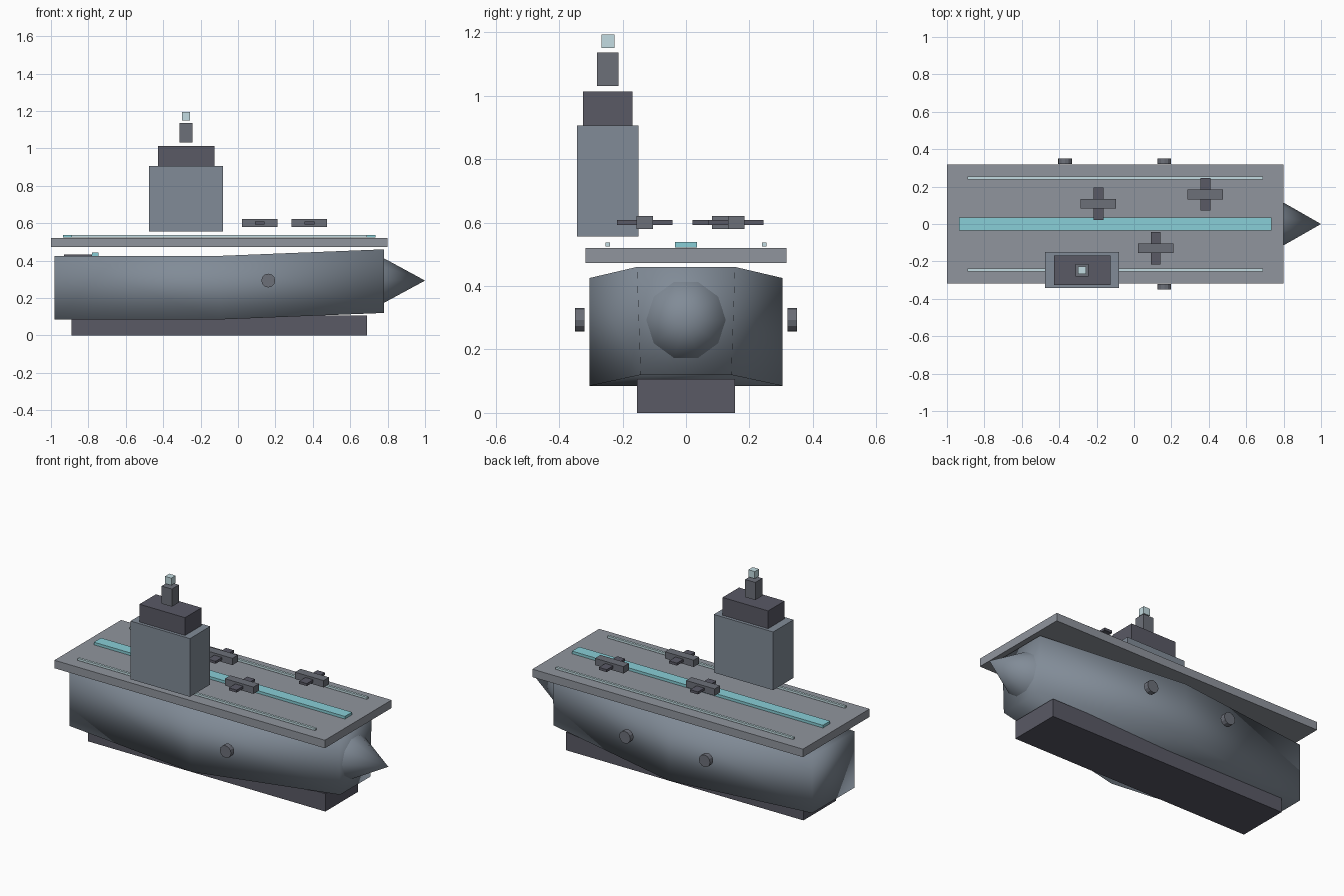
import bpy, bmesh, math

if "Cube" in bpy.data.objects:
    bpy.data.objects.remove(bpy.data.objects["Cube"])


def material(name, rgb):
    m = bpy.data.materials.new(name)
    m.diffuse_color = (*rgb, 1)
    m.use_nodes = True
    m.node_tree.nodes["Principled BSDF"].inputs["Base Color"].default_value = m.diffuse_color
    return m


STEEL = material("steel", (0.22, 0.26, 0.31))
DECK = material("deck_grey", (0.28, 0.30, 0.34))
DARK = material("dark_grey", (0.10, 0.10, 0.13))
MID = material("mid_grey", (0.15, 0.16, 0.19))
TEAL = material("teal", (0.25, 0.62, 0.68))
PALE = material("pale_teal", (0.55, 0.72, 0.76))


def box(name, x, y, z, mat):
    """Box from (min, max) pairs."""
    bpy.ops.mesh.primitive_cube_add(size=1, location=[sum(p) / 2 for p in (x, y, z)])
    ob = bpy.context.object
    ob.name = name
    ob.scale = [p[1] - p[0] for p in (x, y, z)]
    bpy.ops.object.transform_apply(location=False, rotation=False, scale=True)
    ob.data.materials.append(mat)
    return ob


# Hull: lofted four-sided sections (x, top half width, bottom half width, bottom z, top z)
sections = [(-0.98, 0.20, 0.20, 0.085, 0.425),
            (-0.10, 0.305, 0.305, 0.085, 0.425),
            (0.78, 0.155, 0.143, 0.12, 0.46)]
bm = bmesh.new()
rings = [[bm.verts.new(p) for p in ((x, -b, z0), (x, b, z0), (x, t, z1), (x, -t, z1))]
         for x, t, b, z0, z1 in sections]
for r, s in zip(rings, rings[1:]):
    for i in range(4):
        j = (i + 1) % 4
        bm.faces.new((r[i], r[j], s[j], s[i]))
bm.faces.new(rings[0])
bm.faces.new(rings[-1])
bmesh.ops.recalc_face_normals(bm, faces=bm.faces)
for f in bm.faces:
    f.smooth = True
mesh = bpy.data.meshes.new("hull")
bm.to_mesh(mesh)
bm.free()
mesh.materials.append(STEEL)
bpy.context.collection.objects.link(bpy.data.objects.new("hull", mesh))

# Keel and pointed bow
box("keel", (-0.89, 0.69), (-0.155, 0.155), (0, 0.107), DARK)
bpy.ops.mesh.primitive_cone_add(vertices=10, radius1=0.131, depth=0.23,
                                location=(0.885, 0, 0.293),
                                rotation=(0, math.pi / 2, 0))
bow = bpy.context.object
bow.name = "bow_cone"
# put a vertex at each side, flat edge on top
bow.rotation_euler = (0, math.pi / 2, 0)
bow.data.materials.append(STEEL)
bpy.ops.object.shade_smooth_by_angle(angle=math.radians(50))

# Flight deck with runway and edge strips
box("flight_deck", (-1, 0.8), (-0.317, 0.317), (0.472, 0.52), DECK)
box("runway", (-0.935, 0.735), (-0.034, 0.034), (0.522, 0.538), TEAL)
for side, y in (("right", -0.246), ("left", 0.246)):
    box("deck_strip_" + side, (-0.89, 0.69), (y - 0.007, y + 0.007), (0.524, 0.537), PALE)

# Small stern fittings between hull and deck
box("stern_plate", (-0.93, -0.78), (-0.05, 0.05), (0.423, 0.433), DARK)
box("stern_light", (-0.78, -0.745), (-0.02, 0.02), (0.42, 0.443), TEAL)

# Control tower
box("tower", (-0.475, -0.08), (-0.343, -0.15), (0.556, 0.906), STEEL)
box("tower_bridge", (-0.428, -0.125), (-0.325, -0.169), (0.906, 1.013), DARK)
box("mast", (-0.312, -0.244), (-0.28, -0.213), (1.03, 1.136), MID)
box("mast_light", (-0.299, -0.257), (-0.267, -0.226), (1.15, 1.193), PALE)

# Parked aircraft
for n, (x, y) in enumerate([(-0.19, 0.108), (0.382, 0.158), (0.117, -0.13)], 1):
    box(f"aircraft_body_{n}", (x - 0.095, x + 0.095), (y - 0.026, y + 0.026), (0.58, 0.621), MID)
    box(f"aircraft_wing_{n}", (x - 0.026, x + 0.026), (y - 0.087, y + 0.087), (0.593, 0.608), DARK)

# Portholes
for n, (x, y) in enumerate([(0.162, -0.335), (0.162, 0.335), (-0.368, 0.335)], 1):
    bpy.ops.mesh.primitive_cylinder_add(vertices=12, radius=0.037, depth=0.031,
                                        location=(x, y, 0.293),
                                        rotation=(math.pi / 2, 0, 0))
    bpy.context.object.name = f"porthole_{n}"
    bpy.context.object.data.materials.append(MID)
